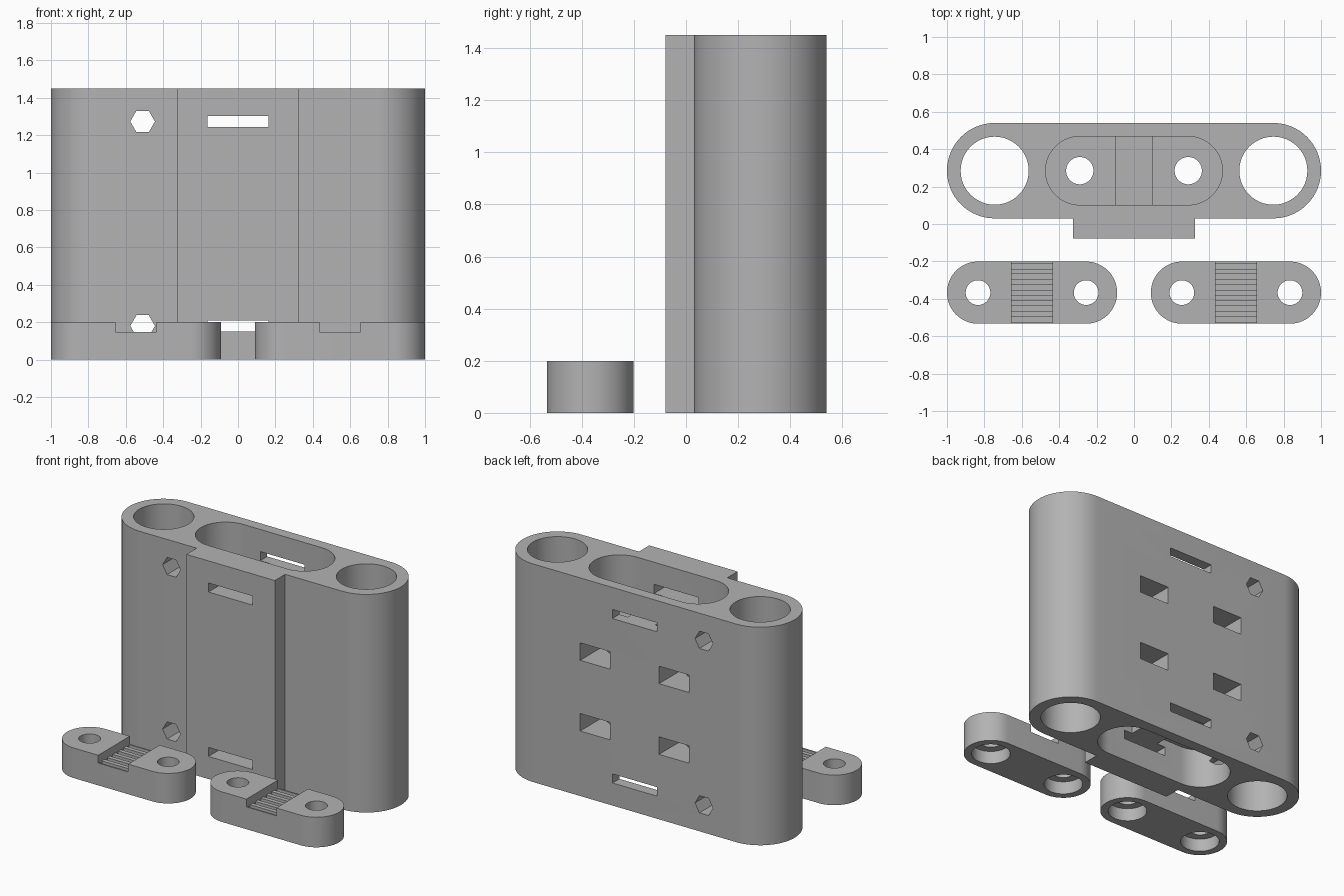
import bpy, bmesh, math

if "Cube" in bpy.data.objects:
    bpy.data.objects.remove(bpy.data.objects["Cube"])

grey = bpy.data.materials.new("plain grey")
grey.diffuse_color = (0.45, 0.45, 0.45, 1)
grey.use_nodes = True
grey.node_tree.nodes["Principled BSDF"].inputs["Base Color"].default_value = grey.diffuse_color


def arc(cx, cy, r, a0, a1, n):
    return [(cx + r * math.cos(math.radians(a0 + (a1 - a0) * i / n)),
             cy + r * math.sin(math.radians(a0 + (a1 - a0) * i / n))) for i in range(n + 1)]


def circle(cx, cy, r, n=48):
    return arc(cx, cy, r, 0, 360, n)[:-1]


def stadium(cx, cy, half, r):
    return arc(cx + half, cy, r, -90, 90, 32) + arc(cx - half, cy, r, 90, 270, 32)


def rect(x0, x1, y0, y1):
    return [(x0, y0), (x1, y0), (x1, y1), (x0, y1)]


def prism(name, profile, lo, hi, axis="z"):
    """Extrude a closed profile along z (profile is x,y) or y (profile is x,z)."""
    bm = bmesh.new()
    place = (lambda p, h: (p[0], p[1], h)) if axis == "z" else (lambda p, h: (p[0], h, p[1]))
    a = [bm.verts.new(place(p, lo)) for p in profile]
    b = [bm.verts.new(place(p, hi)) for p in profile]
    bm.faces.new(a)
    bm.faces.new(b)
    for i in range(len(a)):
        j = (i + 1) % len(a)
        bm.faces.new((a[i], a[j], b[j], b[i]))
    bmesh.ops.recalc_face_normals(bm, faces=bm.faces)
    me = bpy.data.meshes.new(name)
    bm.to_mesh(me)
    bm.free()
    ob = bpy.data.objects.new(name, me)
    bpy.context.collection.objects.link(ob)
    me.materials.append(grey)
    return ob


def combine(ob, profile, lo, hi, axis="z", op="DIFFERENCE"):
    tool = prism("tool", profile, lo, hi, axis)
    mod = ob.modifiers.new("bool", "BOOLEAN")
    mod.operation, mod.solver, mod.object = op, "EXACT", tool
    bpy.context.view_layer.objects.active = ob
    bpy.ops.object.modifier_apply(modifier=mod.name)
    bpy.data.objects.remove(tool)


def smooth(ob):
    bpy.ops.object.select_all(action="DESELECT")
    ob.select_set(True)
    bpy.context.view_layer.objects.active = ob
    bpy.ops.object.shade_smooth_by_angle(angle=math.radians(30))


H, CY = 1.45, 0.285

# Carriage body: rounded block with a raised front pad
outline = (arc(0.745, CY, 0.255, -90, 90, 32) + arc(-0.745, CY, 0.255, 90, 270, 32)
           + [(-0.325, 0.03), (-0.325, -0.078), (0.325, -0.078), (0.325, 0.03)])
body = prism("carriage_body", outline, 0, H)

# Pockets at both ends, leaving a middle block with a belt ridge
for lo, hi in ((-0.1, 0.26), (1.195, H + 0.1)):
    combine(body, stadium(0, CY, 0.29, 0.183), lo, hi)
combine(body, rect(-0.1, 0.1, 0.09, 0.48), 0.21, 1.245, op="UNION")

# Rod bores, screw holes and nut slots open to the back
for s in (-1, 1):
    combine(body, circle(s * 0.745, CY, 0.182), -0.1, H + 0.1)
    combine(body, circle(s * 0.29, CY, 0.073), 0.1, H - 0.1)
    for z in (0.49, 0.96):
        combine(body, rect(s * 0.29 - 0.11, s * 0.29 + 0.11, z - 0.058, z + 0.058), 0.17, 0.7, "y")

# Belt slits and hexagonal holes from front to back
for z in (0.18, 1.273):
    combine(body, rect(-0.163, 0.163, z - 0.03, z + 0.03), -0.3, 0.7, "y")
    combine(body, circle(-0.51, z, 0.066, 6), -0.3, 0.7, "y")
smooth(body)

# Two belt clamps with toothed grooves and counterbored screw holes
CLY = -0.367
for side, s in (("left", -1), ("right", 1)):
    cx = s * 0.545
    clamp = prism("belt_clamp_" + side, stadium(cx, CLY, 0.289, 0.166), 0, 0.2)
    combine(clamp, rect(cx - 0.11, cx + 0.11, -0.7, -0.1), 0.148, 0.3)
    for k in range(6):
        y = CLY - 0.156 + 0.0567 * k
        combine(clamp, rect(cx - 0.11, cx + 0.11, y, y + 0.0285), 0.126, 0.3)
    for d in (-0.289, 0.289):
        combine(clamp, circle(cx + d, CLY, 0.066), -0.1, 0.3)
        combine(clamp, circle(cx + d, CLY, 0.118), -0.1, 0.085)
    smooth(clamp)
